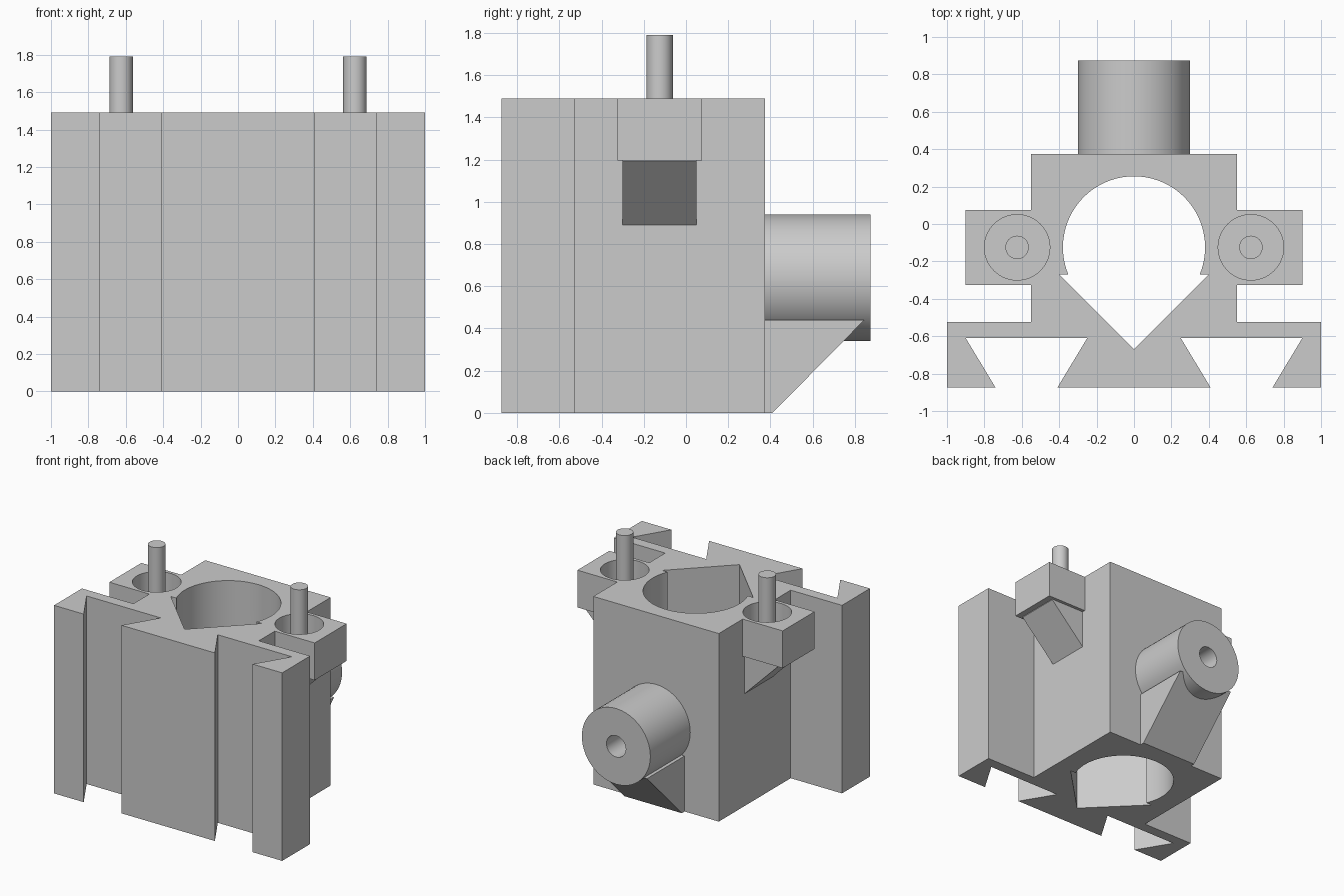
import bpy, bmesh, math
from mathutils import Matrix

if "Cube" in bpy.data.objects:
    bpy.data.objects.remove(bpy.data.objects["Cube"])

H = 1.49            # body height
LUG_Y = -0.125      # centre line of lugs, pins and bore

grey = bpy.data.materials.new("plain grey")
grey.diffuse_color = (0.6, 0.6, 0.6, 1)
grey.use_nodes = True
grey.node_tree.nodes["Principled BSDF"].inputs["Base Color"].default_value = grey.diffuse_color


def finish(name, bm):
    bmesh.ops.recalc_face_normals(bm, faces=bm.faces)
    mesh = bpy.data.meshes.new(name)
    bm.to_mesh(mesh)
    bm.free()
    mesh.materials.append(grey)
    ob = bpy.data.objects.new(name, mesh)
    bpy.context.collection.objects.link(ob)
    return ob


def extrude(name, points, depth):
    """Closed 3D outline pushed along a depth vector."""
    bm = bmesh.new()
    face = bm.faces.new([bm.verts.new(p) for p in points])
    geo = bmesh.ops.extrude_face_region(bm, geom=[face], use_keep_orig=True)["geom"]
    bmesh.ops.translate(bm, vec=depth,
                        verts=[g for g in geo if isinstance(g, bmesh.types.BMVert)])
    return finish(name, bm)


def cylinder(name, radius, centre, length, axis="Z", sides=64):
    bm = bmesh.new()
    rot = Matrix.Rotation(math.radians(90), 4, "X") if axis == "Y" else Matrix()
    bmesh.ops.create_cone(bm, cap_ends=True, segments=sides, radius1=radius,
                          radius2=radius, depth=length,
                          matrix=Matrix.Translation(centre) @ rot)
    return finish(name, bm)


def combine(target, tool, operation):
    mod = target.modifiers.new(operation.lower(), "BOOLEAN")
    mod.operation, mod.object, mod.solver = operation, tool, "EXACT"
    bpy.context.view_layer.objects.active = target
    bpy.ops.object.modifier_apply(modifier=mod.name)
    bpy.data.objects.remove(tool)


def smooth(ob):
    bpy.ops.object.select_all(action="DESELECT")
    ob.select_set(True)
    bpy.context.view_layer.objects.active = ob
    bpy.ops.object.shade_smooth_by_angle(angle=math.radians(30))


# Body: mirrored half outline with the dovetail slots
half = [(0.41, -0.875), (0.25, -0.61), (0.9, -0.61), (0.74, -0.875), (1, -0.875),
        (1, -0.525), (0.55, -0.525), (0.55, 0.375)]
outline = half + [(-x, y) for x, y in reversed(half)]
body = extrude("body", [(x, y, 0) for x, y in outline], (0, 0, H))

# Side lugs with sloped supports
for s in (-1, 1):
    lug = [(s * x, -0.325, z) for x, z in ((0.5, 1.195), (0.9, 1.195), (0.9, H), (0.5, H))]
    combine(body, extrude("lug", lug, (0, 0.4, 0)), "UNION")
    support = [(s * x, -0.3, z) for x, z in
               ((0.5, 0.89), (0.55, 0.89), (0.85, 1.19), (0.85, 1.22), (0.5, 1.22))]
    combine(body, extrude("lug_support", support, (0, 0.35, 0)), "UNION")

# Rear boss and the rib below it
combine(body, cylinder("boss", 0.3, (0, 0.6075, 0.64), 0.535, "Y"), "UNION")
rib = [(-0.25, y, z) for y, z in ((0.34, 0), (0.41, 0), (0.845, 0.44), (0.34, 0.44))]
combine(body, extrude("rib", rib, (0.5, 0, 0)), "UNION")

# Keyhole bore: round arc closed by a V notch
R, a0 = 0.38, math.asin(-0.145 / 0.38)
N = 56
arc = [(R * math.cos(a0 + (math.pi - 2 * a0) * i / N),
        LUG_Y + R * math.sin(a0 + (math.pi - 2 * a0) * i / N)) for i in range(N + 1)]
keyhole = arc + [(-0.4, -0.27), (0, -0.67), (0.4, -0.27)]
combine(body, extrude("bore", [(x, y, -0.1) for x, y in keyhole], (0, 0, 1.8)), "DIFFERENCE")

# Clamp screw hole through the boss
combine(body, cylinder("screw_hole", 0.085, (0, 0.5, 0.64), 1.0, "Y", 32), "DIFFERENCE")

# Lug pockets with a pin standing in each
FLOOR = 1.27
for s, side in ((-1, "left"), (1, "right")):
    combine(body, cylinder("pocket", 0.175, (s * 0.625, LUG_Y, FLOOR + 0.25), 0.5), "DIFFERENCE")
    pin = cylinder(side + "_pin", 0.0625, (s * 0.625, LUG_Y, (FLOOR + 1.79) / 2),
                   1.79 - FLOOR, sides=32)
    smooth(pin)

smooth(body)
